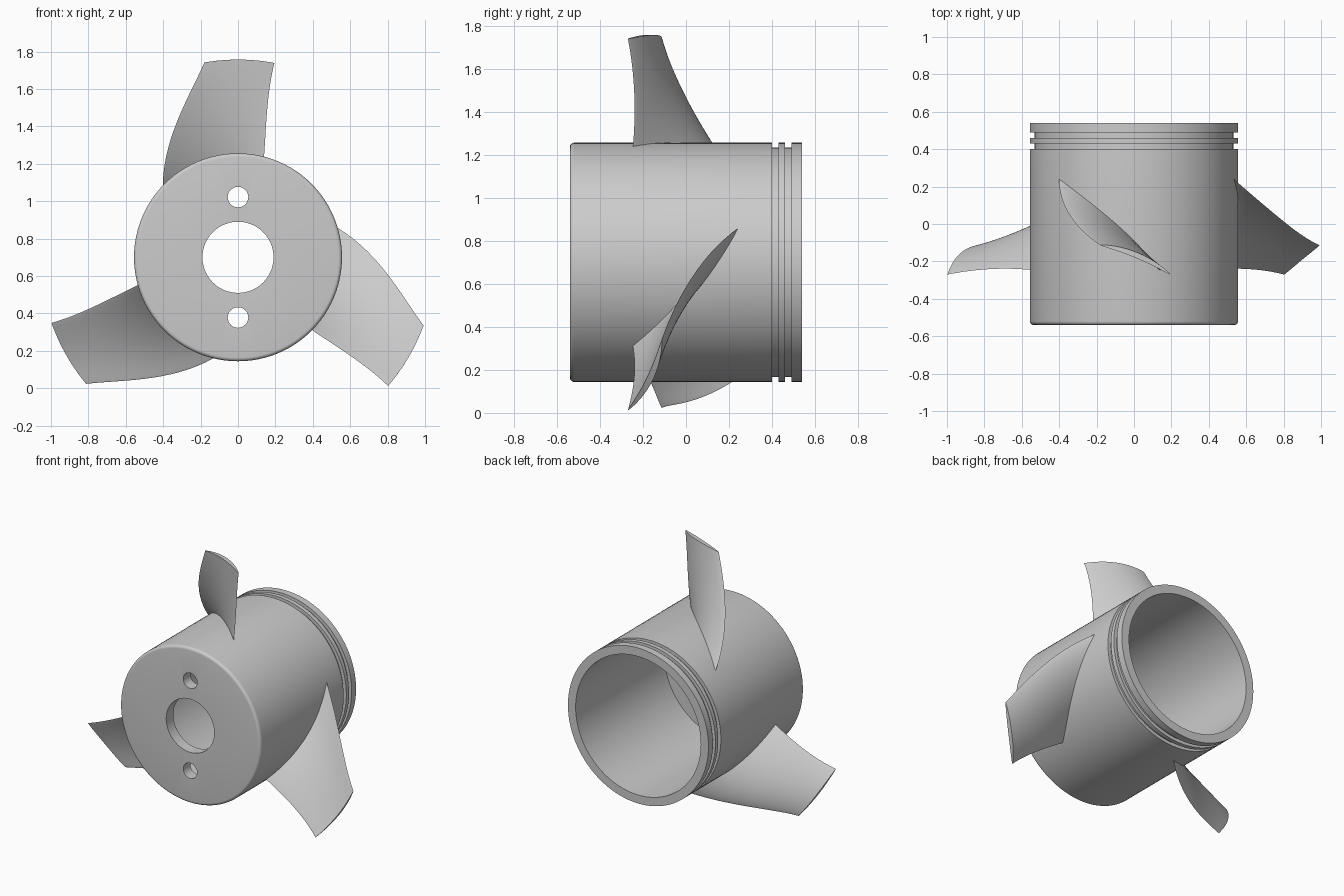
import bpy, bmesh, math
from mathutils import Matrix, Vector

cube = bpy.data.objects.get("Cube")
if cube:
    bpy.data.objects.remove(cube)

AXIS_Z = 0.70      # height of the shaft axis, which runs along y
HUB_R = 0.556
TIP_R = 1.057

metal = bpy.data.materials.new("grey metal")
metal.use_nodes = True
GREY = (0.6, 0.6, 0.6, 1)
metal.diffuse_color = GREY
metal.node_tree.nodes["Principled BSDF"].inputs["Base Color"].default_value = GREY


def finish(bm, name):
    bmesh.ops.recalc_face_normals(bm, faces=bm.faces)
    mesh = bpy.data.meshes.new(name)
    bm.to_mesh(mesh)
    bm.free()
    mesh.materials.append(metal)
    obj = bpy.data.objects.new(name, mesh)
    bpy.context.collection.objects.link(obj)
    return obj


def select(obj):
    bpy.ops.object.select_all(action="DESELECT")
    obj.select_set(True)
    bpy.context.view_layer.objects.active = obj


def smooth(obj, angle):
    select(obj)
    bpy.ops.object.shade_smooth_by_angle(angle=math.radians(angle))


def polar(angle, r, y):
    return Vector((r * math.sin(angle), y, AXIS_Z + r * math.cos(angle)))


# Hub: closed (radius, y) profile turned about the shaft axis
GROOVE_R, BORE_R, HOLE_R = 0.533, 0.495, 0.19
FRONT, BACK, WALL, ROUND = -0.54, 0.54, 0.08, 0.02
profile = [(HOLE_R, FRONT)]
for i in range(6):
    a = i / 5 * math.pi / 2
    profile.append((HUB_R - ROUND * (1 - math.sin(a)), FRONT + ROUND * (1 - math.cos(a))))
for start, end in ((0.40, 0.43), (0.46, 0.49)):
    profile += [(HUB_R, start), (GROOVE_R, start), (GROOVE_R, end), (HUB_R, end)]
profile += [(HUB_R, BACK), (BORE_R, BACK), (BORE_R, FRONT + WALL), (HOLE_R, FRONT + WALL)]

SEGMENTS = 96
bm = bmesh.new()
rings = [[bm.verts.new(polar(math.tau * s / SEGMENTS, r, y)) for r, y in profile]
         for s in range(SEGMENTS)]
for s, ring in enumerate(rings):
    after = rings[(s + 1) % SEGMENTS]
    for i in range(len(profile)):
        j = (i + 1) % len(profile)
        bm.faces.new((ring[i], ring[j], after[j], after[i]))
hub = finish(bm, "hub")

# Two bolt holes through the front wall
for side in (1, -1):
    bm = bmesh.new()
    place = (Matrix.Translation((0, FRONT + WALL / 2, AXIS_Z + side * 0.322))
             @ Matrix.Rotation(math.pi / 2, 4, "X"))
    bmesh.ops.create_cone(bm, cap_ends=True, segments=32, radius1=0.055, radius2=0.055,
                          depth=WALL * 3, matrix=place)
    cutter = finish(bm, "bolt_hole_cutter")
    cutter.hide_render = True
    cut = hub.modifiers.new("bolt hole", "BOOLEAN")
    cut.operation = "DIFFERENCE"
    cut.solver = "EXACT"
    cut.object = cutter
    select(hub)
    bpy.ops.object.modifier_apply(modifier=cut.name)
    bpy.data.objects.remove(cutter)
smooth(hub, 30)

# Blades: thin cambered sections stacked from the hub to the tip
STATIONS = (HUB_R, 0.79, TIP_R)
LEAD_ANGLE, LEAD_Y = (-46.3, -24.6, -9.8), (0.24, 0.025, -0.113)
TRAIL_ANGLE, TRAIL_Y = (14.5, 11.3, 10.6), (-0.247, -0.24, -0.27)
CAMBER, THICKNESS = 0.025, 0.03


def blend(values, r):
    """Quadratic through the three station values."""
    total = 0
    for i, v in enumerate(values):
        for j in range(3):
            if j != i:
                v *= (r - STATIONS[j]) / (STATIONS[i] - STATIONS[j])
        total += v
    return total


def section(r, count=20):
    lead = Vector((math.radians(blend(LEAD_ANGLE, r)) * r, blend(LEAD_Y, r)))
    trail = Vector((math.radians(blend(TRAIL_ANGLE, r)) * r, blend(TRAIL_Y, r)))
    chord = (trail - lead).normalized()
    normal = Vector((-chord.y, chord.x))
    points = []
    for i in range(2 * count):
        side = 1 if i < count else -1
        a = math.pi * i / count
        u = (1 - math.cos(a)) / 2          # runs out along one face, back on the other
        bow = 4 * u * (1 - u)
        offset = CAMBER * bow + side * THICKNESS / 2 * bow ** 0.75
        points.append(lead.lerp(trail, u) + normal * offset)
    return points


def make_blade(name, turn):
    bm = bmesh.new()
    steps, root = 16, HUB_R - 0.03
    loops = []
    for k in range(steps + 1):
        r = root + (TIP_R - root) * k / steps
        loops.append([bm.verts.new(polar(p.x / r + turn, r, p.y)) for p in section(r)])
    n = len(loops[0])
    for low, high in zip(loops, loops[1:]):
        for i in range(n):
            j = (i + 1) % n
            bm.faces.new((low[i], low[j], high[j], high[i]))
    # Caps are strips across the section so that they follow the curved tip
    for loop in (loops[0], loops[-1]):
        half = n // 2
        for i in range(half):
            quad = [loop[i], loop[i + 1], loop[(n - i - 1) % n], loop[(n - i) % n]]
            bm.faces.new(list(dict.fromkeys(quad)))
    smooth(finish(bm, name), 35)


for index, name in enumerate(("top_blade", "left_blade", "right_blade")):
    make_blade(name, index * math.tau / 3)
